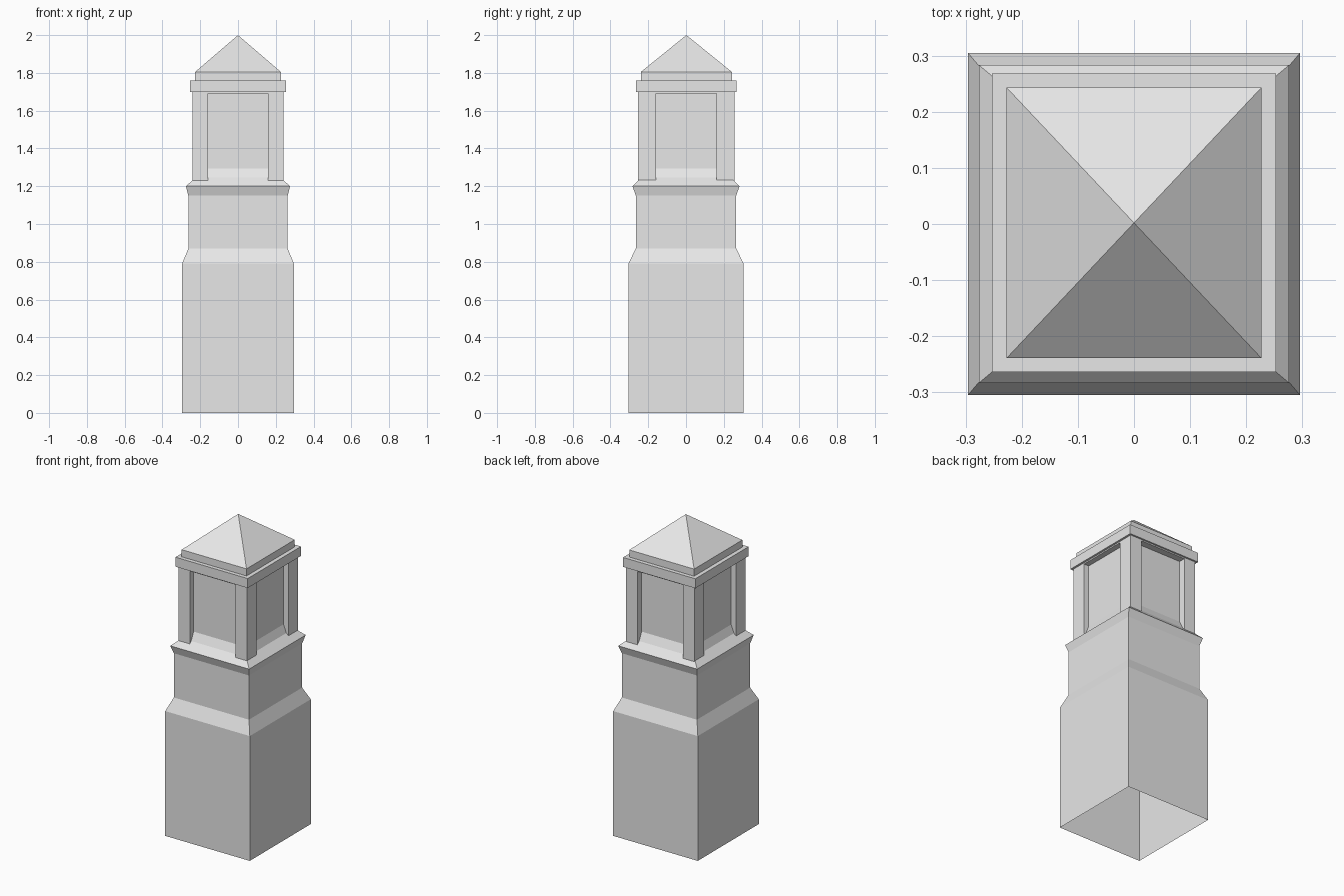
import bpy
import bmesh

old = bpy.data.objects.get("Cube")
if old:
    bpy.data.objects.remove(old, do_unlink=True)

stone = bpy.data.materials.new("pale_stone")
stone.use_nodes = True
color = (0.8, 0.8, 0.8, 1)
stone.diffuse_color = color
stone.node_tree.nodes["Principled BSDF"].inputs["Base Color"].default_value = color

Y_SHIFT = 0.002


def finish(name, bm):
    bmesh.ops.recalc_face_normals(bm, faces=bm.faces)
    mesh = bpy.data.meshes.new(name)
    bm.to_mesh(mesh)
    bm.free()
    mesh.materials.append(stone)
    obj = bpy.data.objects.new(name, mesh)
    bpy.context.collection.objects.link(obj)
    return obj


def rectangular_loft(name, rings, apex=None, cap_bottom=True, cap_top=True, y=Y_SHIFT):
    """Stack rectangles given as (half x, half y, z), optionally ending in a point."""
    bm = bmesh.new()
    loops = [[bm.verts.new((sx * hx, sy * hy + y, z))
              for sx, sy in ((-1, -1), (1, -1), (1, 1), (-1, 1))]
             for hx, hy, z in rings]
    for low, high in zip(loops, loops[1:]):
        for i in range(4):
            j = (i + 1) % 4
            bm.faces.new((low[i], low[j], high[j], high[i]))
    if cap_bottom:
        bm.faces.new(loops[0][::-1])
    if apex is not None:
        tip = bm.verts.new((0, y, apex))
        for i in range(4):
            bm.faces.new((loops[-1][i], loops[-1][(i + 1) % 4], tip))
    elif cap_top:
        bm.faces.new(loops[-1])
    return finish(name, bm)


def box(name, x0, x1, y0, y1, z0, z1):
    bm = bmesh.new()
    bmesh.ops.create_cube(bm, size=1)
    for v in bm.verts:
        v.co = (x1 if v.co.x > 0 else x0,
                (y1 if v.co.y > 0 else y0) + Y_SHIFT,
                z1 if v.co.z > 0 else z0)
    return finish(name, bm)


# Hollow tapered shaft, open underneath, with a flared ledge and recessed core
rectangular_loft("tower_shaft", [
    (0.296, 0.305, 0), (0.296, 0.305, 0.79),
    (0.263, 0.266, 0.87), (0.263, 0.266, 1.15),
    (0.276, 0.283, 1.2), (0.225, 0.24, 1.245),
    (0.205, 0.215, 1.295), (0.205, 0.215, 1.7),
], cap_bottom=False, cap_top=False, y=0)

# Corner pillars around the recessed panels
for side_x, x0, x1 in (("right", -0.24, -0.16), ("left", 0.16, 0.24)):
    for side_y, y0, y1 in (("front", -0.255, -0.16), ("back", 0.16, 0.255)):
        box(f"{side_y}_{side_x}_pillar", x0, x1, y0, y1, 1.222, 1.7)

# Thin lintel, cornice and pyramid roof
box("lintel", -0.24, 0.24, -0.255, 0.255, 1.692, 1.7)
box("cornice", -0.253, 0.253, -0.266, 0.266, 1.7, 1.76)
rectangular_loft("pyramid_roof", [(0.227, 0.241, 1.76), (0.227, 0.241, 1.805)], apex=2.0)
